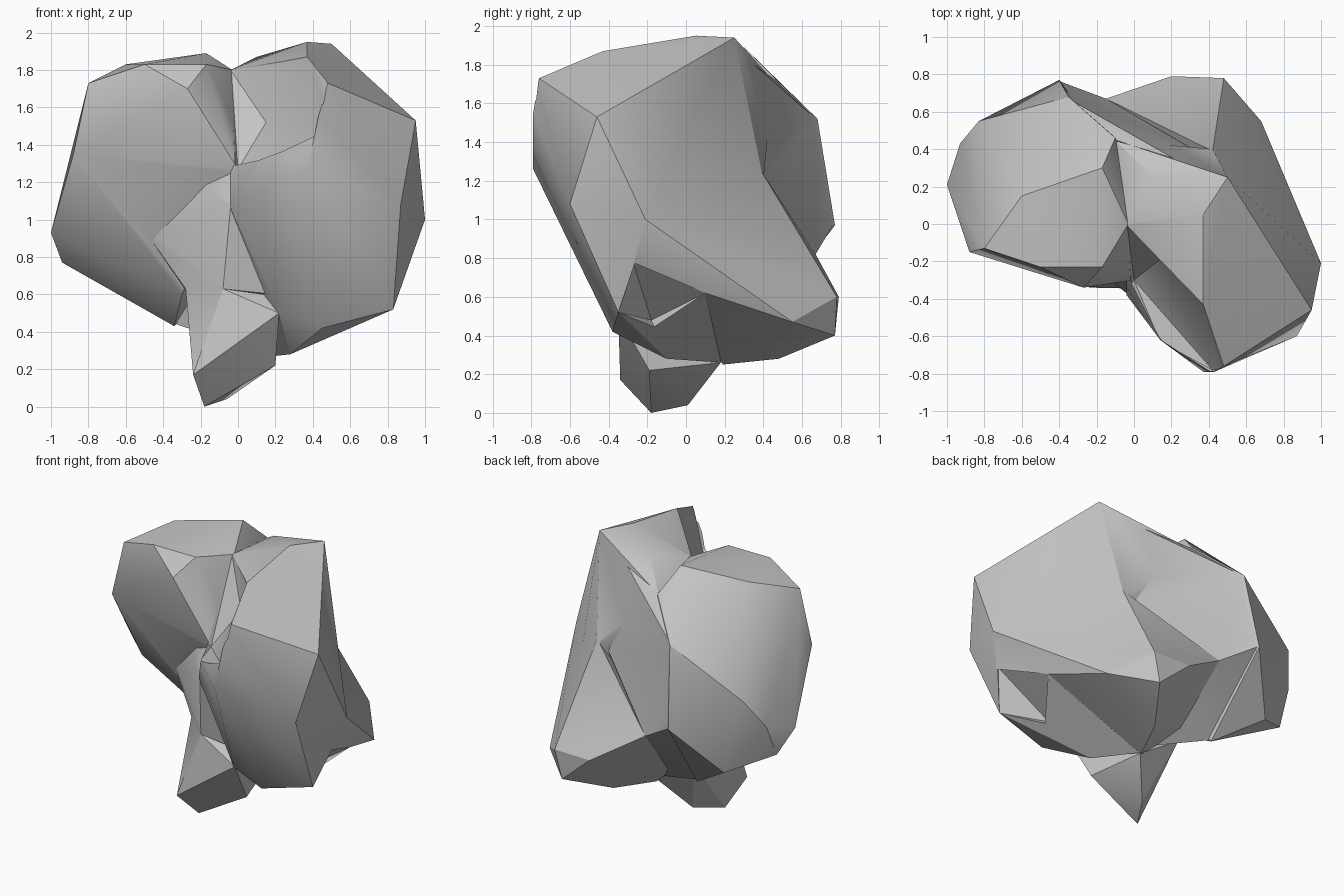
import bpy
import bmesh
import math

# Remove the default cube only
default_cube = bpy.data.objects.get("Cube")
if default_cube:
    bpy.data.objects.remove(default_cube, do_unlink=True)

# Single stone colour
stone_grey = bpy.data.materials.new("stone grey")
stone_grey.use_nodes = True
grey = (.55, .55, .55, 1)
stone_grey.diffuse_color = grey
stone_grey.node_tree.nodes["Principled BSDF"].inputs["Base Color"].default_value = grey


def chunk(name, corners):
    """Make one faceted convex chunk of rock from its corner points."""
    mesh = bpy.data.meshes.new(name)
    bm = bmesh.new()
    for corner in corners:
        bm.verts.new(corner)
    hull = bmesh.ops.convex_hull(bm, input=list(bm.verts))
    unused = set(hull["geom_interior"]) | set(hull["geom_unused"])
    bmesh.ops.delete(bm, geom=[item for item in unused if isinstance(item, bmesh.types.BMVert)],
                     context='VERTS')
    bmesh.ops.recalc_face_normals(bm, faces=list(bm.faces))
    bm.to_mesh(mesh)
    bm.free()
    mesh.materials.append(stone_grey)
    obj = bpy.data.objects.new(name, mesh)
    bpy.context.collection.objects.link(obj)
    return obj


def activate(obj):
    bpy.ops.object.select_all(action='DESELECT')
    obj.select_set(True)
    bpy.context.view_layer.objects.active = obj


def combine(target, other, operation):
    """Join a chunk to the target, or carve it away, then discard it."""
    activate(target)
    modifier = target.modifiers.new("combine", 'BOOLEAN')
    modifier.operation = operation
    modifier.solver = 'EXACT'
    modifier.object = other
    bpy.ops.object.modifier_apply(modifier=modifier.name)
    bpy.data.objects.remove(other, do_unlink=True)


# Main mass on the +x side with the overhanging front
main_body = chunk("rock", [
    (.5, .25, 1.94), (.37, .05, 1.95), (.37, -.43, 1.87), (.48, -.76, 1.73),
    (.43, -.79, 1.55), (.37, -.79, 1.26), (.14, -.62, 1.32), (.95, -.46, 1.53),
    (.87, -.6, 1.08), (1, -.21, 1), (.83, -.35, .52), (.9, -.28, .8),
    (.45, -.38, .42), (.22, -.36, .5), (-.04, -.38, 1.07), (.1, .25, 1.87),
    (-.04, 0, 1.8), (.42, .4, 1.2), (-.1, .45, 1.72), (.28, -.1, .28),
    (.8, .1, .62), (.1, .19, .26),
])

# Flared lower back
rear_skirt = chunk("rear_skirt", [
    (.42, .39, 1.25), (1, -.21, 1), (.8, .1, .62), (.68, .55, .47),
    (.48, .78, .6), (.43, .77, .4), (.2, .79, .6), (-.15, .67, .82),
    (.23, .48, .28), (.1, .19, .25), (-.2, .3, .5),
])
combine(main_body, rear_skirt, 'UNION')

# Hollow beside the front notch
front_hollow = chunk("front_hollow", [
    (-.04, -.01, 1.8), (.15, -.18, 1.52), (0, -.3, 1.27), (.37, -.43, 1.87),
    (.14, -.63, 1.33), (.25, -.52, 1.5), (.42, -.78, 1.43), (.48, -.77, 1.73),
    (-.3, -.7, 1.7), (.2, -.95, 1.7),
])
combine(main_body, front_hollow, 'DIFFERENCE')

# Undercut below the +x ridge
undercut = chunk("undercut", [
    (.9, -.28, .8), (.83, -.35, .52), (.56, -.18, .48), (.8, .1, .62),
    (1.1, -.1, .5), (.8, -.1, .3),
])
combine(main_body, undercut, 'DIFFERENCE')

# Tall lobe on the -x side, leaning back towards its base
side_lobe = chunk("side_lobe", [
    (-.6, .15, 1.83), (-.17, .3, 1.89), (-.5, -.23, 1.83), (-.27, -.34, 1.7),
    (-.17, -.23, 1.83), (-.8, -.13, 1.73), (-.88, -.15, 1.35), (-1, .21, .93),
    (-.94, .33, .77), (-.82, .1, .84), (-.66, .52, .64), (-.34, .36, .43),
    (-.4, .77, .97), (-.35, .68, 1.52), (-.83, .55, 1.2), (-.93, .43, 1),
    (-.1, .46, 1.73), (-.03, 0, 1.8), (0, -.3, 1.27), (-.3, .05, .6), (.1, .3, 1),
])

# Back wall bridging the lobe and the flared back
back_wall = chunk("back_wall", [
    (.25, .33, 1.82), (-.1, .45, 1.73), (-.35, .67, 1.52), (-.39, .76, .97),
    (-.15, .67, .82), (.35, .38, 1.2), (.1, .2, .3), (-.33, .35, .44),
    (-.1, 0, 1.2),
])

# Pointed foot under the front
foot = chunk("foot", [
    (-.18, -.18, 0), (-.24, -.34, .17), (-.06, .01, .04), (.2, -.19, .22),
    (.22, -.35, .5), (-.08, -.3, .63), (-.28, -.12, .63), (.1, .18, .26),
    (-.2, .2, .45), (.1, -.1, .8),
])

# Fin running from the foot up to the notch
fin = chunk("fin", [
    (-.47, -.03, .9), (-.28, -.12, .63), (-.2, -.2, 1), (-.04, -.37, 1.07),
    (-.08, -.3, .63), (-.2, .2, .5), (0, -.3, 1.26), (-.22, -.17, 1.24),
    (.2, -.3, .6), (.1, 0, 1),
])

for part in (side_lobe, back_wall, foot, fin):
    combine(main_body, part, 'UNION')

# Soft facets with crisp ridges
activate(main_body)
bpy.ops.object.shade_smooth_by_angle(angle=math.radians(30))
